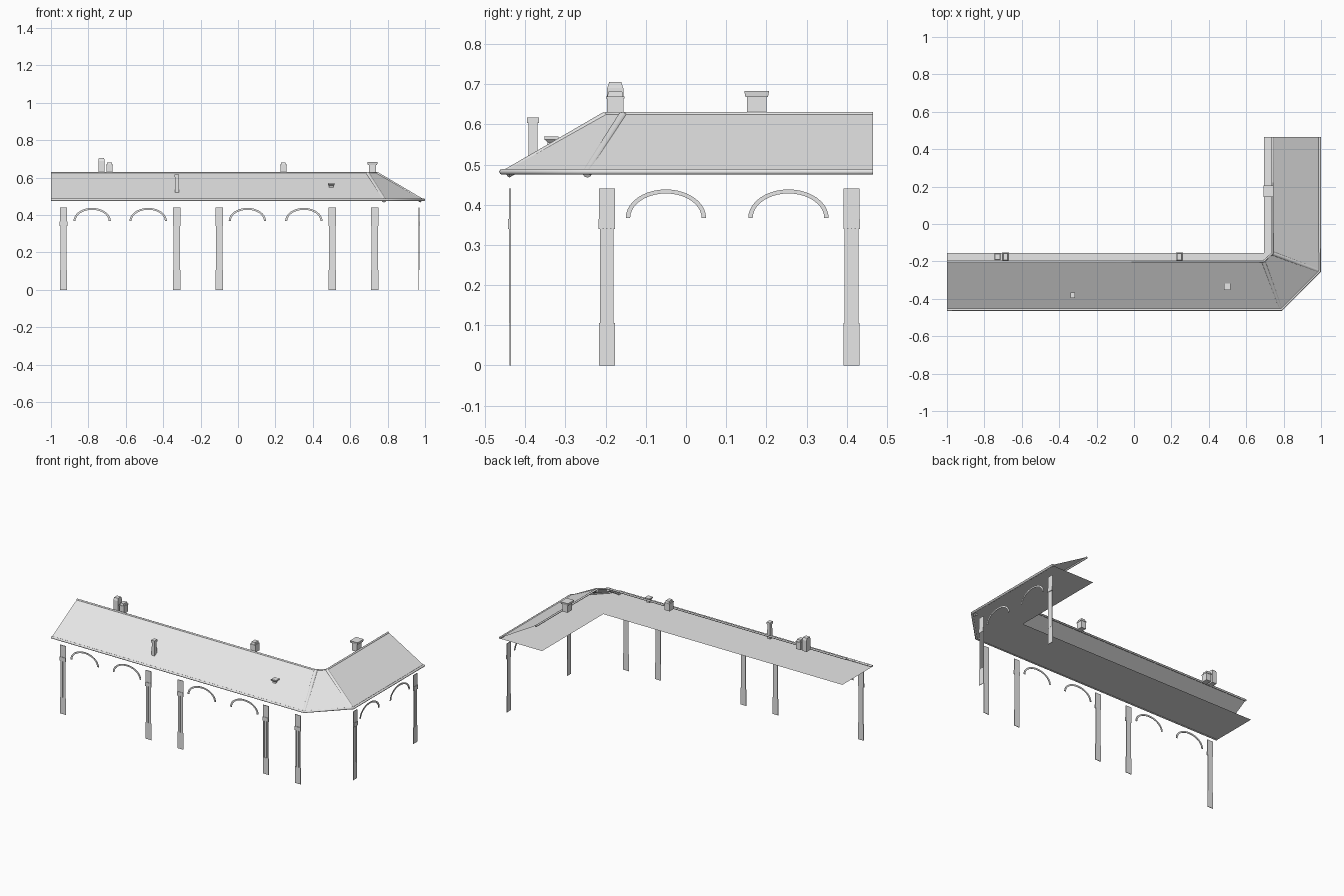
import bpy, math

if "Cube" in bpy.data.objects:
    bpy.data.objects.remove(bpy.data.objects["Cube"])

mat = bpy.data.materials.new("light grey")
mat.diffuse_color = (0.8, 0.8, 0.8, 1)
mat.use_nodes = True
mat.node_tree.nodes["Principled BSDF"].inputs["Base Color"].default_value = mat.diffuse_color


def add_mesh(name, verts, faces):
    me = bpy.data.meshes.new(name)
    me.from_pydata(verts, [], faces)
    me.materials.append(mat)
    ob = bpy.data.objects.new(name, me)
    bpy.context.collection.objects.link(ob)
    return ob


def stack(name, x, y, levels):
    """Square-section stack: levels are (z, width x, width y)."""
    v, f = [], []
    for z, wx, wy in levels:
        v += [(x + sx * wx / 2, y + sy * wy / 2, z)
              for sx, sy in ((-1, -1), (1, -1), (1, 1), (-1, 1))]
    n = len(levels)
    for k in range(n - 1):
        for i in range(4):
            j = (i + 1) % 4
            f.append((4 * k + i, 4 * k + j, 4 * k + 4 + j, 4 * k + 4 + i))
    f += [(3, 2, 1, 0), tuple(range(4 * n - 4, 4 * n))]
    return add_mesh(name, v, f)


def tube(name, pts, r):
    cu = bpy.data.curves.new(name, 'CURVE')
    cu.dimensions = '3D'
    cu.bevel_depth = r
    cu.bevel_resolution = 2
    cu.use_fill_caps = True
    sp = cu.splines.new('POLY')
    sp.points.add(len(pts) - 1)
    for p, c in zip(sp.points, pts):
        p.co = (*c, 1)
    cu.materials.append(mat)
    ob = bpy.data.objects.new(name, cu)
    bpy.context.collection.objects.link(ob)


# wall frames: u runs along the wall, n points outward
def on_front(u, n, z):
    return (u, -0.437 - n, z)


def on_right(u, n, z):
    return (0.967 + n, u, z)


# --- roof: flat soffit and outer slopes, open at the back ---
E, R = 0.48, 0.628
eave = [(-1, -0.457), (0.787, -0.457), (0.992, -0.252), (0.992, 0.465)]
ridge = [(-1, -0.2), (0.692, -0.2), (0.74, -0.157), (0.74, 0.465)]
inner = [(0.695, 0.465), (0.695, -0.155), (-1, -0.155)]
soffit = [(x, y, E - 0.002) for x, y in eave + inner]
add_mesh("soffit", soffit, [tuple(range(7))])
slope = [(x, y, E + 0.003) for x, y in eave] + [(x, y, R) for x, y in ridge]
add_mesh("roof_slopes", slope, [(i, i + 1, i + 5, i + 4) for i in range(3)])

# --- gutter, ridge roll and hip rolls ---
tube("gutter", [(-1, -0.458, 0.482), (0.788, -0.458, 0.482),
                (0.993, -0.252, 0.482), (0.993, 0.465, 0.482)], 0.007)
tube("ridge_roll", [(x, y, 0.625) for x, y in ridge], 0.006)
tube("hip_roll_front", [(0.782, -0.445, 0.478), (0.692, -0.2, 0.62)], 0.012)
tube("hip_roll_right", [(0.98, -0.247, 0.478), (0.74, -0.157, 0.62)], 0.012)


# --- thin fluted pilasters ---
def pilaster(name, wall, u):
    boxes = [(-.02, .02, 0, .105, .002),         # base
             (-.017, .017, .105, .34, .001),     # shaft
             (-.0205, .0205, .34, .365, .006),   # neck band
             (-.02, .02, .365, .44, .003)]       # capital
    boxes += [(c - .003, c + .003, .105, .34, .003)
              for c in (-.014, -.0047, .0047, .014)]  # flutes
    v, f = [], []
    for a, b, z0, z1, n in boxes:
        o = len(v)
        for d in (-.001, n):
            v += [wall(u + a, d, z0), wall(u + b, d, z0),
                  wall(u + b, d, z1), wall(u + a, d, z1)]
        f += [(o + 3, o + 2, o + 1, o), (o + 4, o + 5, o + 6, o + 7)]
        for i in range(4):
            j = (i + 1) % 4
            f.append((o + i, o + j, o + 4 + j, o + 4 + i))
    add_mesh(name, v, f)


for i, u in enumerate((-0.933, -0.327, -0.1, 0.504, 0.731)):
    pilaster(f"front_pilaster_{i}", on_front, u)
for i, u in enumerate((-0.197, 0.412)):
    pilaster(f"right_pilaster_{i}", on_right, u)


# --- flat half-ellipse window arches ---
def arch(name, wall, u, seg=20):
    v, f = [], []
    for i in range(seg + 1):
        a = math.pi * i / seg
        c, s = math.cos(a), math.sin(a)
        for rx, rz, n in ((.1, .071, 0), (.1, .071, .003),
                          (.089, .061, .003), (.089, .061, 0)):
            v.append(wall(u + rx * c, n, .367 + rz * s))
    for i in range(seg):
        for k in range(4):
            m = (k + 1) % 4
            f.append((4 * i + k, 4 * i + m, 4 * i + 4 + m, 4 * i + 4 + k))
    f += [(0, 1, 2, 3), tuple(4 * seg + k for k in (3, 2, 1, 0))]
    add_mesh(name, v, f)


for i, u in enumerate((-0.78, -0.48, 0.05, 0.352)):
    arch(f"front_arch_{i}", on_front, u)
for i, u in enumerate((-0.05, 0.255)):
    arch(f"right_arch_{i}", on_right, u)

# --- chimneys along the ridge ---
stack("tall_chimney", -0.73, -0.176,
      [(.62, .032, .04), (.69, .032, .04), (.705, .028, .03)])
for i, x in enumerate((-0.687, 0.243)):
    stack(f"short_chimney_{i}", x, -0.176,
          [(.62, .034, .04), (.664, .034, .04), (.664, .036, .046),
           (.669, .036, .046), (.669, .026, .04), (.682, .024, .034)])
stack("flared_chimney", 0.719, 0.176,
      [(.62, .036, .048), (.668, .036, .048), (.668, .05, .056),
       (.683, .054, .062)])

# --- vents standing on the front slope ---
stack("slope_chimney", -0.327, -0.381,
      [(.51, .022, .023), (.603, .018, .023), (.603, .024, .03),
       (.617, .024, .03)])
stack("roof_vent", 0.499, -0.335,
      [(.54, .026, .022), (.555, .022, .018), (.562, .034, .034),
       (.57, .034, .036)])
